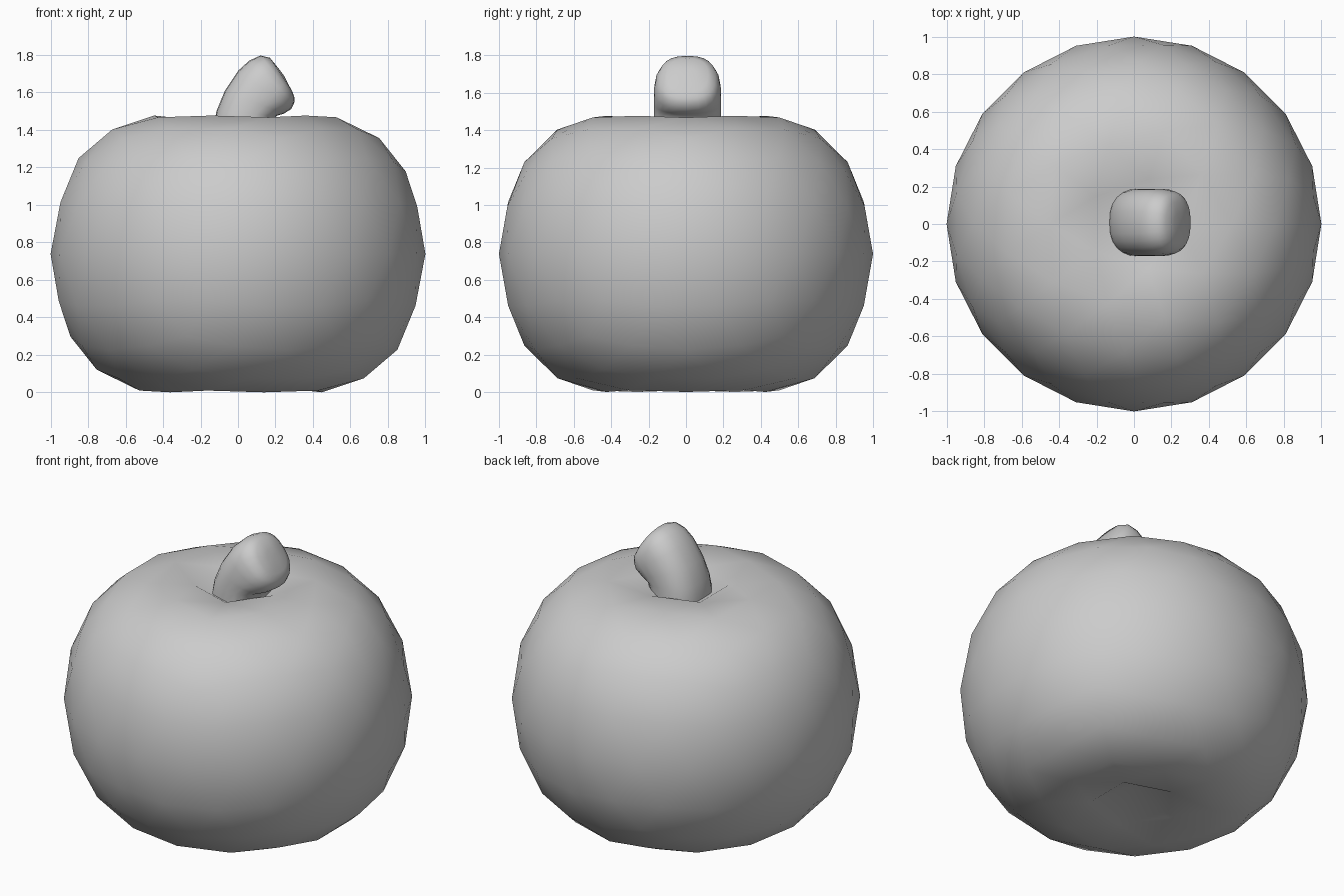
import bpy, bmesh, math
from mathutils import Vector

if "Cube" in bpy.data.objects:
    bpy.data.objects.remove(bpy.data.objects["Cube"])

# Fruit body: icosphere with both poles pulled inward by a sharp falloff
bpy.ops.mesh.primitive_ico_sphere_add(subdivisions=3, radius=1.0)
body = bpy.context.object
body.name = "fruit_body"
REACH, DEPTH = 1.2, 0.41
for v in body.data.vertices:
    side = 1 if v.co.z >= 0 else -1
    t = max(0.0, 1 - (v.co - Vector((0, 0, side))).length / REACH)
    v.co.z -= side * DEPTH * t * t
low = min(v.co.z for v in body.data.vertices)
for v in body.data.vertices:
    v.co.z -= low
body.data.polygons.foreach_set("use_smooth", [True] * len(body.data.polygons))

# Bent stem: rounded rings, each given by its left and right points (x, z) and half width
rings = [
    ((-0.14, 1.25), (0.185, 1.25), 0.18),
    ((-0.13, 1.42), (0.185, 1.42), 0.18),
    ((-0.115, 1.50), (0.205, 1.475), 0.18),
    ((-0.07, 1.61), (0.245, 1.487), 0.18),
    ((0.00, 1.715), (0.285, 1.512), 0.18),
    ((0.06, 1.77), (0.30, 1.545), 0.17),
    ((0.12, 1.797), (0.302, 1.57), 0.15),
    ((0.17, 1.785), (0.29, 1.605), 0.11),
    ((0.215, 1.73), (0.268, 1.645), 0.05),
]
SIDES = 24


def soft(c):
    # Superellipse coordinate for a slightly squared section
    return math.copysign(abs(c) ** 0.82, c)


bm = bmesh.new()
loops = []
for (lx, lz), (rx, rz), w in rings:
    left, right = Vector((lx, 0.008, lz)), Vector((rx, 0.008, rz))
    mid, half = (left + right) / 2, (right - left) / 2
    loops.append([])
    for i in range(SIDES):
        a = math.tau * i / SIDES
        loops[-1].append(bm.verts.new(
            mid + half * soft(math.cos(a)) + Vector((0, w * soft(math.sin(a)), 0))))
for a, b in zip(loops, loops[1:]):
    for i in range(SIDES):
        j = (i + 1) % SIDES
        bm.faces.new((a[i], a[j], b[j], b[i]))
tip = bm.verts.new((0.245, 0.008, 1.69))
for i in range(SIDES):
    bm.faces.new((loops[-1][i], loops[-1][(i + 1) % SIDES], tip))
bmesh.ops.recalc_face_normals(bm, faces=bm.faces)
for f in bm.faces:
    f.smooth = True
mesh = bpy.data.meshes.new("stem")
bm.to_mesh(mesh)
bm.free()
stem = bpy.data.objects.new("stem", mesh)
bpy.context.collection.objects.link(stem)
